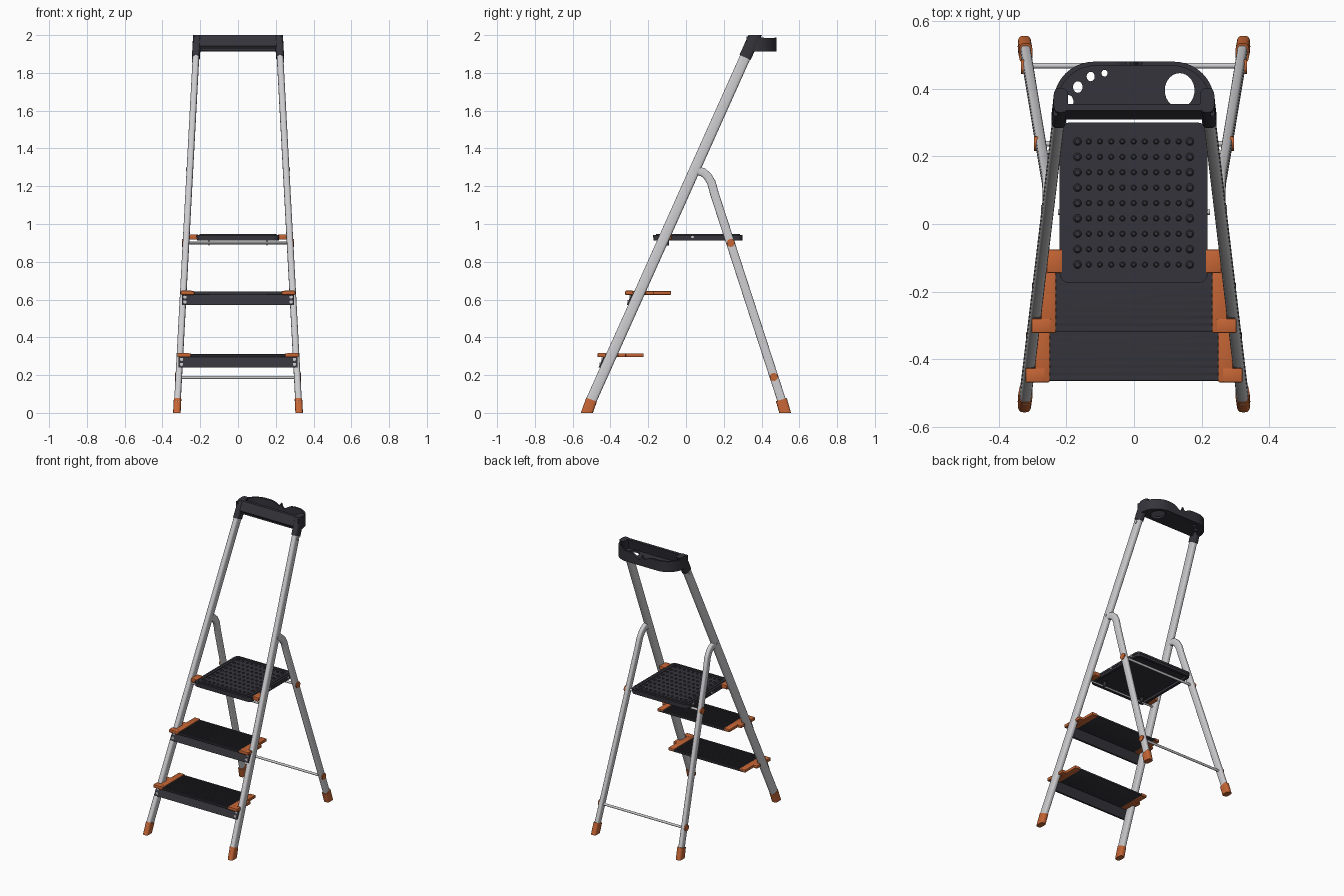
import bpy, bmesh
from math import cos, sin, pi, radians, copysign, exp
from mathutils import Matrix, Vector

cube = bpy.data.objects.get("Cube")
if cube:
    bpy.data.objects.remove(cube)


def material(name, rgb, rough=0.5):
    m = bpy.data.materials.new(name)
    m.use_nodes = True
    m.diffuse_color = (*rgb, 1)
    bsdf = m.node_tree.nodes["Principled BSDF"]
    bsdf.inputs["Base Color"].default_value = (*rgb, 1)
    bsdf.inputs["Roughness"].default_value = rough
    return m


SILVER = material("silver metal", (0.60, 0.59, 0.61))
BLACK = material("charcoal plastic", (0.034, 0.034, 0.043))
ORANGE = material("orange plastic", (0.56, 0.13, 0.035))


def smooth(ob):
    bpy.ops.object.select_all(action="DESELECT")
    ob.select_set(True)
    bpy.context.view_layer.objects.active = ob
    bpy.ops.object.shade_smooth_by_angle(angle=radians(35))


def finish(name, bm, mat, soft=True):
    bmesh.ops.recalc_face_normals(bm, faces=bm.faces)
    me = bpy.data.meshes.new(name)
    bm.to_mesh(me)
    bm.free()
    me.materials.append(mat)
    ob = bpy.data.objects.new(name, me)
    bpy.context.collection.objects.link(ob)
    if soft:
        smooth(ob)
    return ob


def box(name, x0, x1, y0, y1, z0, z1, mat, bevel=0.004):
    bm = bmesh.new()
    size = Matrix.Diagonal((abs(x1 - x0), y1 - y0, z1 - z0, 1))
    mid = Matrix.Translation(((x0 + x1) / 2, (y0 + y1) / 2, (z0 + z1) / 2))
    bmesh.ops.create_cube(bm, size=1, matrix=mid @ size)
    if bevel:
        bmesh.ops.bevel(bm, geom=bm.edges[:], offset=bevel, segments=2, profile=0.5, affect="EDGES")
    return finish(name, bm, mat)


def pin(name, centre, r, length, mat, axis="X"):
    bm = bmesh.new()
    turn = Matrix.Rotation(pi / 2, 4, "Y" if axis == "X" else "X")
    bmesh.ops.create_cone(bm, cap_ends=True, segments=20, radius1=r, radius2=r,
                          depth=length, matrix=Matrix.Translation(centre) @ turn)
    return finish(name, bm, mat)


def prism(name, profile, half, mat):
    """Side profile (y, z) extruded across the width."""
    bm = bmesh.new()
    face = bm.faces.new([bm.verts.new((-half, y, z)) for y, z in profile])
    new = bmesh.ops.extrude_face_region(bm, geom=[face])["geom"]
    bmesh.ops.translate(bm, vec=(2 * half, 0, 0), verts=[v for v in new if isinstance(v, bmesh.types.BMVert)])
    return finish(name, bm, mat, False)


def sweep(name, path, w, d, mat, flat=(), n=24):
    """Rounded tube along a path; sections listed in flat stay horizontal."""
    bm = bmesh.new()
    rings = []
    for i, p in enumerate(path):
        a, b = path[max(i - 1, 0)], path[min(i + 1, len(path) - 1)]
        t = (Vector(b) - Vector(a)).normalized()
        v = Vector((0, 1 / abs(t.z), 0)) if i in flat else Vector((0, abs(t.z), -t.y * copysign(1, t.z)))
        ring = []
        for k in range(n):
            c, s = cos(2 * pi * k / n), sin(2 * pi * k / n)
            c, s = (copysign(abs(q) ** 0.6, q) for q in (c, s))
            ring.append(bm.verts.new(Vector(p) + Vector((c * w / 2, 0, 0)) + v * s * d / 2))
        rings.append(ring)
    for r, q in zip(rings, rings[1:]):
        for k in range(n):
            bm.faces.new((r[k], r[(k + 1) % n], q[(k + 1) % n], q[k]))
    bm.faces.new(rings[0])
    bm.faces.new(rings[-1])
    return finish(name, bm, mat)


def plate(name, loops, z0, z1, mat):
    """Flat plate from an outline; further loops become holes."""
    cu = bpy.data.curves.new(name, "CURVE")
    cu.dimensions, cu.fill_mode, cu.extrude = "2D", "BOTH", (z1 - z0) / 2
    for loop in loops:
        sp = cu.splines.new("POLY")
        sp.points.add(len(loop) - 1)
        for pt, (x, y) in zip(sp.points, loop):
            pt.co = (x, y, 0, 1)
        sp.use_cyclic_u = True
    cu.materials.append(mat)
    ob = bpy.data.objects.new(name, cu)
    ob.location.z = (z0 + z1) / 2
    bpy.context.collection.objects.link(ob)
    bpy.ops.object.select_all(action="DESELECT")
    ob.select_set(True)
    bpy.context.view_layer.objects.active = ob
    bpy.ops.object.convert(target="MESH")
    smooth(bpy.context.view_layer.objects.active)


def rounded(x0, x1, y0, y1, r, n=7):
    pts = []
    for i, (cx, cy) in enumerate(((x1 - r, y1 - r), (x0 + r, y1 - r), (x0 + r, y0 + r), (x1 - r, y0 + r))):
        for k in range(n):
            a = pi / 2 * (i + k / (n - 1))
            pts.append((cx + r * cos(a), cy + r * sin(a)))
    return pts


def ellipse(cx, cy, rx, ry, n=28):
    return [(cx + rx * cos(2 * pi * k / n), cy + ry * sin(2 * pi * k / n)) for k in range(n)]


# Frame lines: sideways spread, front rail depth and rear leg depth by height
def X(z): return 0.32 - 0.0537 * (z - 0.07)
def Y(z): return -0.50 + 0.4486 * (z - 0.07)
def R(z): return 0.505 - 0.325 * (z - 0.07)


for side, s in (("left", 1), ("right", -1)):
    # Front rails, rear legs and feet
    sweep(f"{side}_front_rail", [(s * X(z), Y(z), z) for z in (0.05, 1.95)], 0.035, 0.057, SILVER)
    bend = [(0.06, 1.282), (0.09, 1.274), (0.115, 1.252), (0.135, 1.218), (R(1.16), 1.16), (R(0.05), 0.05)]
    sweep(f"{side}_rear_leg", [(s * X(z), y, z) for y, z in bend], 0.030, 0.046, SILVER)
    for end, f in (("front", Y), ("rear", R)):
        foot = [(s * X(0), copysign(0.525, f(0)), 0), (s * X(0.07), f(0.07), 0.07)]
        sweep(f"{side}_{end}_foot", foot, 0.040, 0.060, ORANGE, flat=(0,))
    # Pivot rivets and plugs
    for y, z in ((Y(1.29), 1.29), (Y(1.865), 1.865)):
        pin(f"{side}_rail_rivet", (s * (X(z) + 0.017), y, z), 0.009, 0.008, SILVER)
    for y, z in ((0.465, 0.19), (0.237, 0.90)):
        pin(f"{side}_leg_plug", (s * (X(z) + 0.008), y, z), 0.021, 0.024, ORANGE)
    # Handle sockets
    sweep(f"{side}_handle_socket", [(s * X(z), Y(z), z) for z in (1.882, 1.95, 2.0)], 0.043, 0.065, BLACK, flat=(2,))
    # Platform clips and side rivets
    box(f"{side}_platform_clip", s * 0.212, s * 0.258, -0.145, -0.075, 0.918, 0.945, ORANGE)
    for y in (0.035, 0.235):
        pin(f"{side}_platform_rivet", (s * 0.219, y, 0.93), 0.008, 0.012, SILVER)
    box(f"{side}_platform_lug", s * 0.150, s * 0.156, -0.12, -0.09, 0.885, 0.92, BLACK, 0)

# Cross rods
for label, y, z in (("lower_cross_rod", 0.468, 0.187), ("platform_cross_rod", 0.237, 0.90)):
    pin(label, (0, y, z), 0.008, 2 * X(z), SILVER)
pin("front_platform_rod", (0, Y(0.9), 0.90), 0.006, 2 * X(0.9), SILVER)

# Treads with ribs, apron and end caps
for label, top, y0 in (("lower", 0.312, -0.468), ("upper", 0.642, -0.322)):
    w = X(top)
    y1 = y0 + 0.243
    box(f"{label}_tread", -w + 0.03, w - 0.03, y0 + 0.004, y1, top - 0.016, top - 0.004, BLACK, 0.002)
    for i in range(11):
        y = y0 + 0.008 + i * 0.0215
        box(f"{label}_tread_rib", -w + 0.05, w - 0.05, y, y + 0.012, top - 0.006, top, BLACK, 0)
    low, high = top - 0.072, top - 0.006
    prism(f"{label}_apron", [(Y(low) - 0.039, low), (Y(high) - 0.039, high),
                             (Y(high) - 0.027, high), (Y(low) - 0.027, low)], w + 0.008, BLACK)
    for s in (1, -1):
        box(f"{label}_end_strip", s * (w - 0.058), s * (w - 0.014), y0, y1, top - 0.017, top + 0.003, ORANGE)
        box(f"{label}_front_ear", s * (w - 0.045), s * (w + 0.014), y0, y0 + 0.042, top - 0.017, top + 0.005, ORANGE)
        box(f"{label}_rear_ear", s * (w - 0.045), s * (w + 0.012), y0 + 0.108, y0 + 0.15, top - 0.017, top + 0.003, ORANGE)
        for z in (top - 0.054, top - 0.028):
            pin(f"{label}_apron_rivet", (s * (w - 0.008), Y(z) - 0.039, z), 0.009, 0.008, SILVER, "Y")

# Platform: top, hollow rim, raised border and grip studs
plate("platform_top", [rounded(-0.22, 0.218, -0.175, 0.30, 0.03)], 0.928, 0.942, BLACK)
plate("platform_rim", [rounded(-0.218, 0.216, -0.173, 0.298, 0.03),
                       rounded(-0.20, 0.198, -0.155, 0.28, 0.02)], 0.912, 0.930, BLACK)
plate("platform_border", [rounded(-0.205, 0.203, -0.16, 0.285, 0.025),
                          rounded(-0.188, 0.186, -0.143, 0.268, 0.02)], 0.940, 0.946, BLACK)
bm = bmesh.new()
for row in range(9):
    for col in range(11):
        r = 0.013 if col in (0, 10) else 0.009
        spot = Matrix.Translation((-0.167 + col * 0.0332, -0.12 + row * 0.0455, 0.944))
        bmesh.ops.create_cone(bm, cap_ends=True, segments=10, radius1=r, radius2=r * 0.6, depth=0.006, matrix=spot)
finish("platform_grip_studs", bm, BLACK, False)

# Handle tray floor with tool holes
arc = [k * pi / 20 for k in range(11)]
edge = [(0.238, 0.32)] + [(0.118 + 0.12 * cos(a), 0.36 + 0.12 * sin(a)) for a in arc]
edge += [(0.118 - k * 0.0118, 0.48) for k in range(1, 20)]
edge += [(-0.118 - 0.12 * sin(a), 0.36 + 0.12 * cos(a)) for a in arc] + [(-0.238, 0.32)]
holes = [(0.135, 0.395, 0.044, 0.051), (-0.193, 0.362, 0.014, 0.019), (-0.166, 0.405, 0.014, 0.017),
         (-0.128, 0.436, 0.012, 0.014), (-0.087, 0.446, 0.009, 0.010)]
plate("tray_floor", [edge] + [ellipse(*h) for h in holes], 1.918, 1.932, BLACK)


# Tray rim with a wavy top edge and a small central peak
def rim_height(x, y):
    dip = 0.036 * exp(-((x - 0.01) / 0.045) ** 2)
    peak = 0.036 * exp(-(x / 0.010) ** 2)
    return 1.986 - dip + peak + max(0, 0.40 - y) * 0.1


bm = bmesh.new()
rows = []
for x, y in edge:
    h = rim_height(x, y)
    ix, iy = x * 0.95, y - 0.012 * (y - 0.32) / 0.16
    rows.append([bm.verts.new(p) for p in ((x, y, 1.914), (x, y, h), (ix, iy, h), (ix, iy, 1.914))])
for a, b in zip(rows, rows[1:]):
    for k in range(4):
        bm.faces.new((a[k], a[(k + 1) % 4], b[(k + 1) % 4], b[k]))
bm.faces.new(rows[0])
bm.faces.new(rows[-1])
finish("tray_rim", bm, BLACK)

# Front bar of the handle
prism("handle_front_bar", [(0.309, 1.942), (0.335, 2.0), (0.355, 2.0), (0.338, 1.93), (0.325, 1.918)], 0.225, BLACK)
